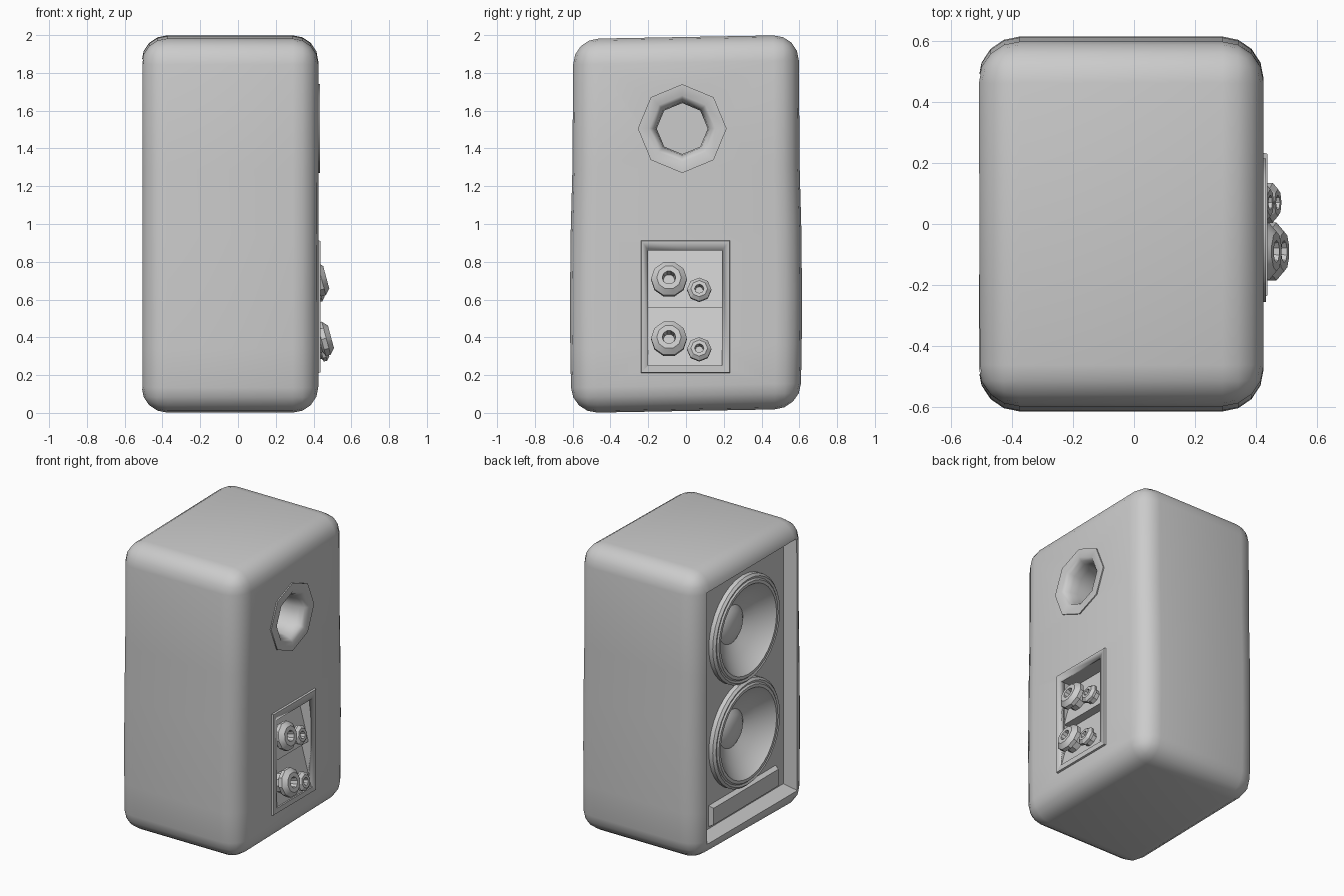
import bpy, bmesh, math
from mathutils import Vector

if "Cube" in bpy.data.objects:
    bpy.data.objects.remove(bpy.data.objects["Cube"])


def finish(name, bm, angle=40):
    bmesh.ops.recalc_face_normals(bm, faces=bm.faces)
    me = bpy.data.meshes.new(name)
    bm.to_mesh(me)
    bm.free()
    ob = bpy.data.objects.new(name, me)
    bpy.context.collection.objects.link(ob)
    smooth(ob, angle)
    return ob


def smooth(ob, angle):
    bpy.ops.object.select_all(action='DESELECT')
    ob.select_set(True)
    bpy.context.view_layer.objects.active = ob
    bpy.ops.object.shade_smooth_by_angle(angle=math.radians(angle))


def lathe(name, profile, n, origin, axis, angle=40):
    """Revolve (radius, height) points about an axis; close with end caps."""
    a = Vector(axis).normalized()
    side = Vector((0, 1, 0))
    up = a.cross(side)
    bm = bmesh.new()
    rings = []
    for r, h in profile:
        rings.append([bm.verts.new(Vector(origin) + a * h + r * (
            side * math.cos(2 * math.pi * i / n) + up * math.sin(2 * math.pi * i / n)))
            for i in range(n)])
    for p, q in zip(rings, rings[1:]):
        for i in range(n):
            j = (i + 1) % n
            bm.faces.new((p[i], p[j], q[j], q[i]))
    bm.faces.new(rings[0])
    bm.faces.new(rings[-1])
    return finish(name, bm, angle)


def frustum(name, x0, rect0, x1, rect1):
    """Solid between two (y0, y1, z0, z1) rectangles at x0 and x1."""
    bm = bmesh.new()
    loops = []
    for x, (a, b, c, d) in ((x0, rect0), (x1, rect1)):
        loops.append([bm.verts.new((x, y, z)) for y, z in ((a, c), (b, c), (b, d), (a, d))])
    p, q = loops
    bm.faces.new(p)
    bm.faces.new(q)
    for i in range(4):
        j = (i + 1) % 4
        bm.faces.new((p[i], p[j], q[j], q[i]))
    return finish(name, bm, 20)


def prism(name, xz, y0, y1):
    """Extrude an x-z outline along y."""
    bm = bmesh.new()
    f = bm.faces.new([bm.verts.new((x, y0, z)) for x, z in xz])
    out = bmesh.ops.extrude_face_region(bm, geom=[f])['geom']
    for v in out:
        if isinstance(v, bmesh.types.BMVert):
            v.co.y = y1
    return finish(name, bm, 20)


def cut(ob, cutter):
    cutter.hide_render = True
    mod = ob.modifiers.new("cut", 'BOOLEAN')
    mod.operation = 'DIFFERENCE'
    mod.solver = 'EXACT'
    mod.object = cutter
    bpy.context.view_layer.objects.active = ob
    bpy.ops.object.modifier_apply(modifier=mod.name)
    bpy.data.objects.remove(cutter, do_unlink=True)


# Cabinet: rounded box with slightly bulging sides and a faint tilt
bm = bmesh.new()
bmesh.ops.create_cube(bm, size=1)
for v in bm.verts:
    v.co = Vector((-0.0425 + v.co.x * 0.935, v.co.y * 1.195, 1 + v.co.z * 1.98))
bmesh.ops.bevel(bm, geom=bm.edges[:], offset=0.135, segments=4, profile=0.5, affect='EDGES')
for z in (0.35, 0.6, 0.95, 1.3):
    bmesh.ops.bisect_plane(bm, geom=bm.verts[:] + bm.edges[:] + bm.faces[:],
                           plane_co=(0, 0, z), plane_no=(0, 0, 1))
for v in bm.verts:
    bulge = 0.028 * max(0, 1 - ((v.co.z - 0.6) / 0.8) ** 2)
    v.co.y *= 1 + bulge
    v.co.z += 0.018 * v.co.y
cabinet = finish("cabinet", bm)

# Recesses: baffle, driver wells, port and terminal pocket
FLOOR = -0.43
DRIVERS = (1.42, 0.70)
cut(cabinet, frustum("baffle_cutter", -0.53, (-0.505, 0.505, 0.115, 1.885),
                     FLOOR, (-0.45, 0.45, 0.17, 1.83)))
for z in DRIVERS:
    cut(cabinet, lathe("driver_cutter", [(0.32, -0.2), (0.32, 0.1)], 32, (FLOOR, 0, z), (-1, 0, 0)))
PORT = (0.425, -0.02, 1.505)
cut(cabinet, lathe("port_cutter", [(0.2, -0.25), (0.2, 0.1)], 8, PORT, (1, 0, 0)))
POCKET = (-0.2, 0.19, 0.25, 0.86)
cut(cabinet, frustum("pocket_cutter", 0.29, POCKET, 0.5, POCKET))
smooth(cabinet, 40)

# Drivers: surround ring, concave cone and dust cap
for name, z in zip(("upper_driver", "lower_driver"), DRIVERS):
    lathe(name, [(0.31, -0.15), (0.31, -0.01), (0.365, -0.01), (0.365, 0.03), (0.35, 0.045), (0.335, 0.04),
                 (0.325, 0.05), (0.305, 0.05), (0.285, 0.025), (0.21, -0.04),
                 (0.13, -0.085), (0.10, -0.065), (0.05, -0.052), (0.01, -0.05)],
          32, (FLOOR, 0, z), (-1, 0, 0))

# Slanted plate under the drivers
frustum("baffle_plate", FLOOR + 0.01, (-0.37, 0.37, 0.18, 0.335),
        FLOOR - 0.03, (-0.355, 0.355, 0.2, 0.315))

# Octagonal bass port
lathe("bass_port", [(0.205, -0.24), (0.205, -0.01), (0.235, -0.01), (0.235, 0.008), (0.175, 0.008),
                    (0.155, -0.01), (0.142, -0.04), (0.135, -0.09), (0.135, -0.2)],
      8, PORT, (1, 0, 0), 46)

# Terminal frame
frame = frustum("terminal_frame", 0.40, (-0.245, 0.24, 0.205, 0.92),
                0.437, (-0.235, 0.23, 0.215, 0.91))
cut(frame, frustum("frame_cutter", 0.3, POCKET, 0.5, POCKET))

# Terminal panels and binding posts, tilted upward
TILT = (0.966, 0, 0.259)
for row, (z0, z1, x0) in {"upper": (0.555, 0.87, 0.405), "lower": (0.24, 0.555, 0.43)}.items():
    x1 = x0 - 0.27 * (z1 - z0)
    prism(row + "_terminal_panel", [(0.28, z0), (x0, z0), (x1, z1), (0.28, z1)], -0.21, 0.20)
    for size, y, dz, s, n, reach in (("large", -0.09, 0.145, 1.0, 10, 0.105),
                                     ("small", 0.07, 0.095, 0.68, 8, 0.07)):
        origin = (x0 - 0.27 * dz, y, z0 + dz - 0.01)
        lathe(f"{row}_{size}_post",
              [(0.07 * s, -0.02), (0.07 * s, reach * 0.4), (0.095 * s, reach * 0.5),
               (0.095 * s, reach * 0.75), (0.065 * s, reach), (0.036 * s, reach),
               (0.03 * s, reach * 0.5)], n, origin, TILT, 30)
